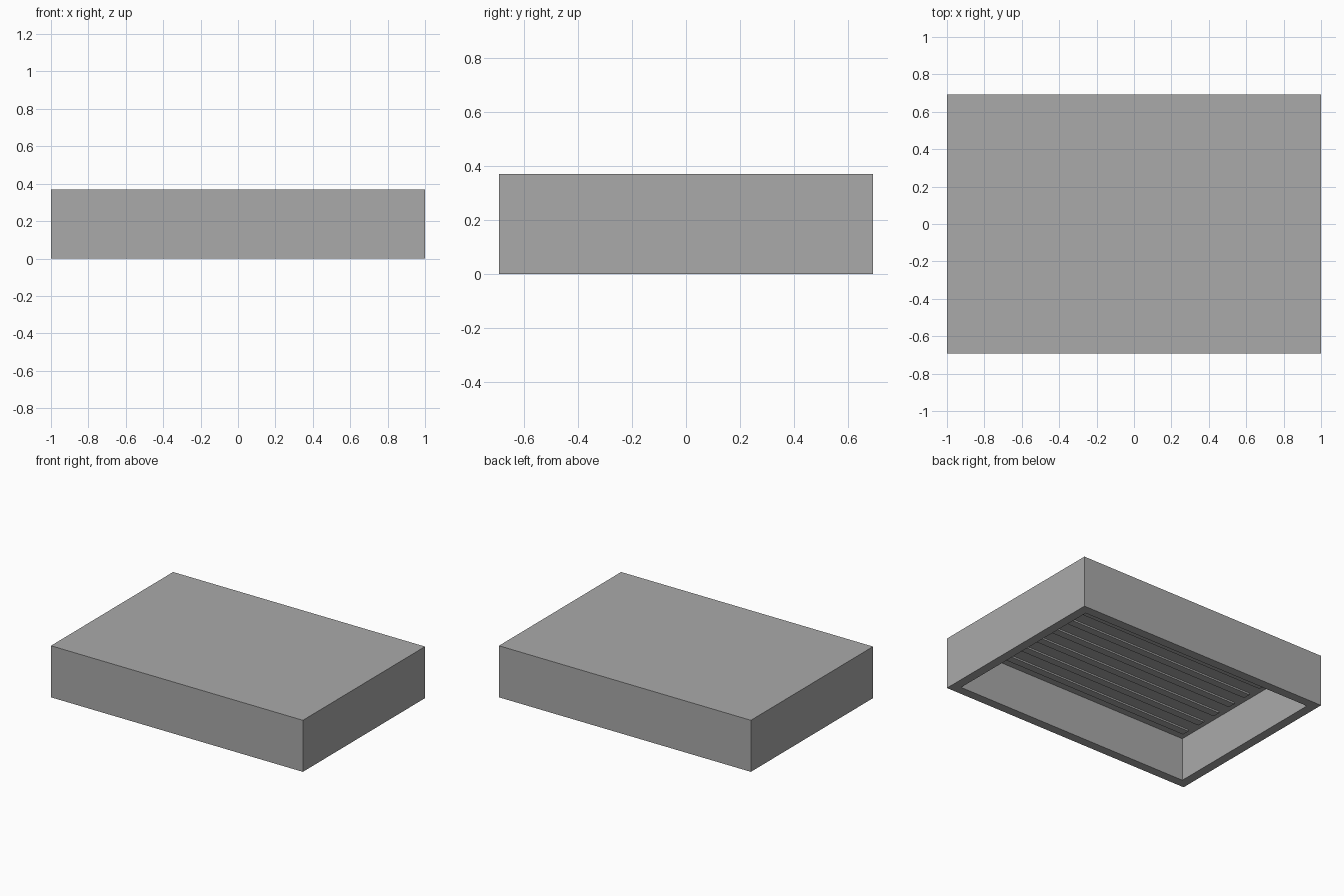
import bpy

cube = bpy.data.objects.get("Cube")
if cube:
    bpy.data.objects.remove(cube, do_unlink=True)

WIDTH, DEPTH, HEIGHT = 2.0, 1.385, 0.37
WALL, CEILING = 0.065, 0.31
RIBS, PITCH, RIB_WIDTH, RIB_DROP = 8, 0.154, 0.055, 0.012

grey = bpy.data.materials.new("plain grey")
grey.use_nodes = True
colour = (0.4, 0.4, 0.4, 1)
grey.diffuse_color = colour
grey.node_tree.nodes["Principled BSDF"].inputs["Base Color"].default_value = colour


def box(name, size, centre):
    bpy.ops.mesh.primitive_cube_add(size=1, location=centre)
    obj = bpy.context.object
    obj.name = name
    obj.scale = size
    bpy.ops.object.transform_apply(location=False, rotation=False, scale=True)
    obj.data.materials.append(grey)
    return obj


# Open-bottomed shell, hollowed from below
shell = box("shell", (WIDTH, DEPTH, HEIGHT), (0, 0, HEIGHT / 2))
cutter = box("hollow_cutter", (WIDTH - 2 * WALL, DEPTH - 2 * WALL, 2 * CEILING), (0, 0, 0))
cutter.hide_render = True
cutter.hide_set(True)
cut = shell.modifiers.new("hollow", "BOOLEAN")
cut.operation = "DIFFERENCE"
cut.solver = "EXACT"
cut.object = cutter

# Shallow lengthwise ribs under the top
for i in range(RIBS):
    y = (i - (RIBS - 1) / 2) * PITCH
    box(f"ceiling_rib_{i + 1}", (1.78, RIB_WIDTH, RIB_DROP), (0, y, CEILING - RIB_DROP / 2))
